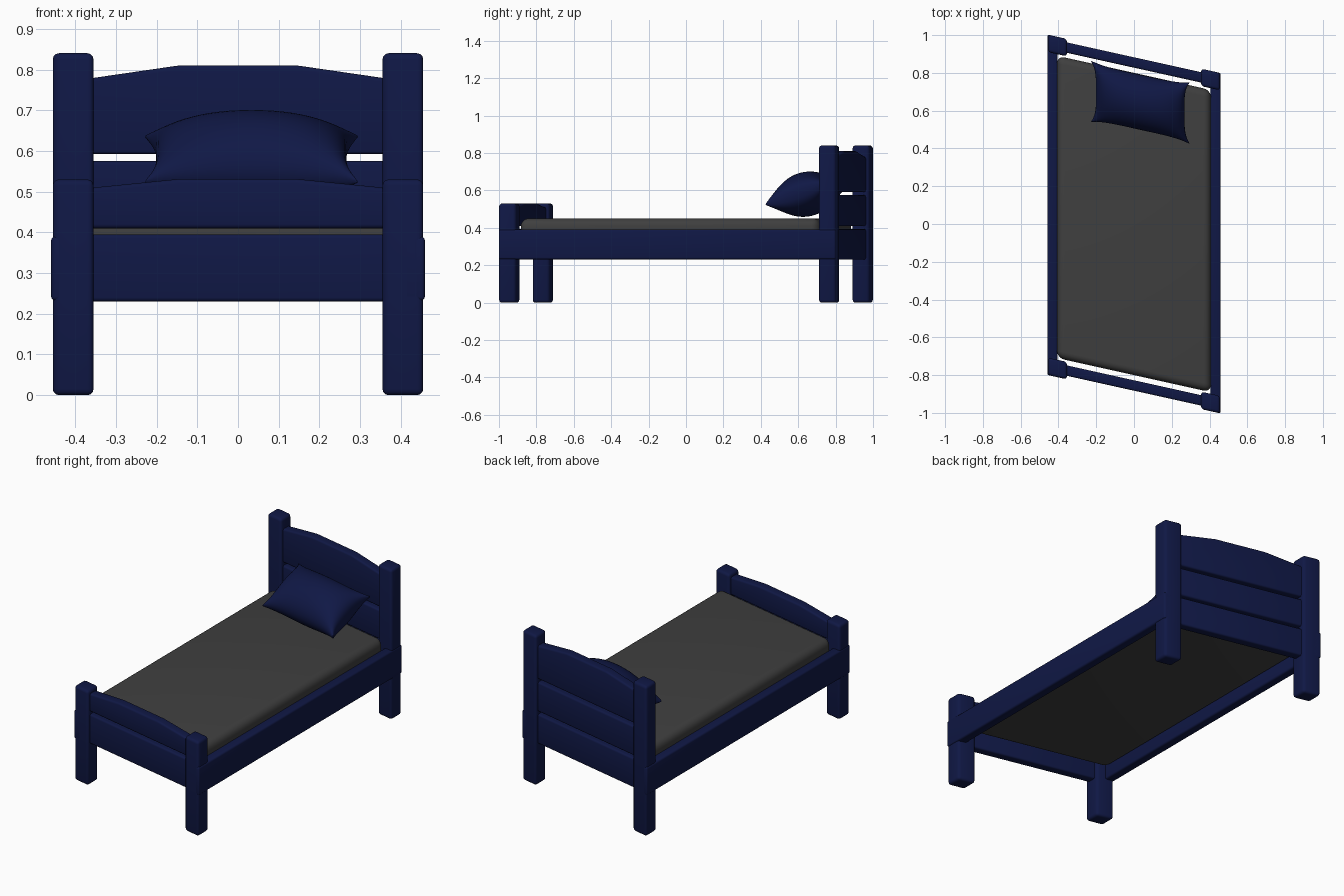
import bpy, bmesh, math
from mathutils import Matrix, Vector

if "Cube" in bpy.data.objects:
    bpy.data.objects.remove(bpy.data.objects["Cube"])

SHEAR = -0.222   # the whole bed leans in plan: y shifts with x


def material(name, rgb):
    m = bpy.data.materials.new(name)
    m.diffuse_color = (*rgb, 1)
    m.use_nodes = True
    m.node_tree.nodes["Principled BSDF"].inputs["Base Color"].default_value = m.diffuse_color
    return m


NAVY = material("navy", (0.005, 0.009, 0.06))
GREY = material("dark_grey", (0.05, 0.05, 0.05))


def finish(bm, name, mat, angle=35):
    for v in bm.verts:
        v.co.y += SHEAR * v.co.x
    bmesh.ops.recalc_face_normals(bm, faces=bm.faces)
    me = bpy.data.meshes.new(name)
    bm.to_mesh(me)
    bm.free()
    me.materials.append(mat)
    ob = bpy.data.objects.new(name, me)
    bpy.context.collection.objects.link(ob)
    bpy.ops.object.select_all(action='DESELECT')
    ob.select_set(True)
    bpy.context.view_layer.objects.active = ob
    bpy.ops.object.shade_smooth_by_angle(angle=math.radians(angle))
    return ob


def round_edges(bm, radius, segments=3):
    bmesh.ops.bevel(bm, geom=bm.edges[:], offset=radius, segments=segments,
                    profile=0.5, affect='EDGES', clamp_overlap=True)


def box(name, x, y, z, radius, mat=NAVY, segments=3):
    bm = bmesh.new()
    size = Vector((x[1] - x[0], y[1] - y[0], z[1] - z[0]))
    mid = Vector((sum(x), sum(y), sum(z))) / 2
    bmesh.ops.create_cube(bm, size=1, matrix=Matrix.Translation(mid) @ Matrix.Diagonal((*size, 1)))
    round_edges(bm, radius, segments)
    return finish(bm, name, mat)


def arched_plank(name, yc, z0, z1, drop):
    prof = [(-0.365, z0), (0.365, z0), (0.365, z1 - drop), (0.145, z1),
            (-0.145, z1), (-0.365, z1 - drop)]
    bm = bmesh.new()
    face = bm.faces.new([bm.verts.new((x, yc - 0.0275, z)) for x, z in prof])
    ext = bmesh.ops.extrude_face_region(bm, geom=[face])
    bmesh.ops.translate(bm, vec=(0, 0.055, 0),
                        verts=[v for v in ext["geom"] if isinstance(v, bmesh.types.BMVert)])
    bmesh.ops.recalc_face_normals(bm, faces=bm.faces)
    round_edges(bm, 0.01)
    return finish(bm, name, NAVY)


# posts and side rails, left and right
for side, s in (("left", -1), ("right", 1)):
    px = sorted((s * 0.355, s * 0.455))
    box(f"head_post_{side}", px, (0.809, 0.901), (0, 0.84), 0.015)
    box(f"foot_post_{side}", px, (-0.901, -0.809), (0, 0.53), 0.015)
    box(f"side_rail_{side}", sorted((s * 0.405, s * 0.459)), (-0.901, 0.901), (0.232, 0.39), 0.01)

# headboard and footboard planks
for end, y in (("head", 0.855), ("foot", -0.855)):
    box(f"{end}board_lower_plank", (-0.365, 0.365), (y - 0.0275, y + 0.0275), (0.23, 0.395), 0.01)
box("headboard_middle_plank", (-0.365, 0.365), (0.8275, 0.8825), (0.41, 0.575), 0.01)
arched_plank("headboard_top_plank", 0.855, 0.592, 0.81, 0.032)
arched_plank("footboard_top_plank", -0.855, 0.41, 0.531, 0.022)

# mattress
box("mattress", (-0.408, 0.408), (-0.80, 0.80), (0.29, 0.45), 0.04, GREY, 5)

# pillow: two puffed sheets with pinched sides, tilted against the headboard
bm = bmesh.new()
N = 28
tilt = Matrix.Translation((0.033, 0.652, 0.58)) @ Matrix.Rotation(math.radians(19), 4, 'X')
for sign in (1, -1):
    grid = []
    for i in range(N + 1):
        row = []
        for j in range(N + 1):
            u = math.sin((i / N - 0.5) * math.pi)
            v = math.sin((j / N - 0.5) * math.pi)
            x = 0.26 * u * (1 - 0.10 * (1 - v ** 4))
            y = 0.17 * v * (1 - 0.12 * (1 - u ** 4))
            puff = 0.115 * ((1 - u ** 2) ** 0.4) * ((1 - v ** 2) ** 0.55)
            row.append(bm.verts.new(tilt @ Vector((x, y, sign * (puff + 0.003)))))
        grid.append(row)
    for i in range(N):
        for j in range(N):
            bm.faces.new((grid[i][j], grid[i + 1][j], grid[i + 1][j + 1], grid[i][j + 1]))
bmesh.ops.remove_doubles(bm, verts=bm.verts, dist=0.0002)
rim = [e for e in bm.edges if e.is_boundary]
bmesh.ops.bridge_loops(bm, edges=rim)
finish(bm, "pillow", NAVY, 80)
